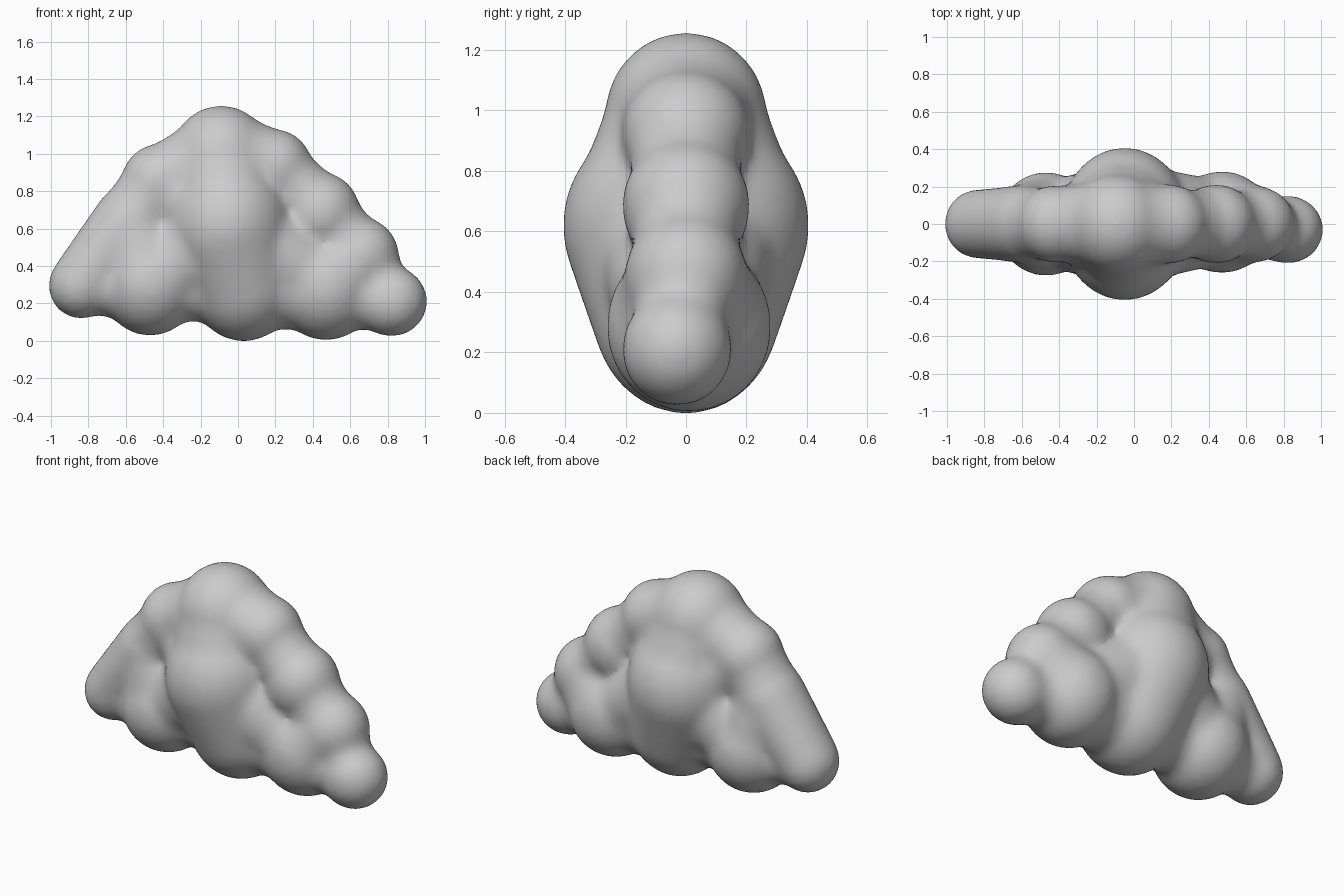
import bpy
import bmesh
from mathutils import Matrix

cube = bpy.data.objects.get("Cube")
if cube:
    bpy.data.objects.remove(cube, do_unlink=True)

# Puffs: x, y, z, then the radii
PUFFS = {
    "belly": (-.05, 0, .62, .35, .41, .38),
    "underside": (.03, 0, .335, .30, .31, .34),
    "crown": (-.09, 0, .98, .27, .27, .28),
    "left_top": (.19, 0, .925, .21, .215, .21),
    "left_mid": (.44, 0, .685, .215, .215, .22),
    "left_step": (.65, 0, .45, .215, .205, .215),
    "left_end": (.82, -.03, .21, .195, .185, .19),
    "left_low": (.47, .01, .285, .27, .275, .285),
    "right_top": (-.42, 0, .85, .205, .21, .205),
    "right_mid": (-.57, 0, .635, .205, .21, .205),
    "right_end": (-.84, 0, .295, .175, .185, .18),
    "right_low": (-.47, 0, .305, .265, .28, .28),
}

# Bridges that fill the dip between two puffs, with their fullness
BRIDGES = [
    ("belly", "underside", 1),
    ("belly", "crown", .95),
    ("crown", "left_top", .93),
    ("left_top", "left_mid", .86),
    ("left_mid", "left_step", .85),
    ("left_step", "left_end", .8),
    ("left_step", "left_low", .96),
    ("left_low", "left_end", .8),
    ("left_low", "underside", .8),
    ("left_low", "belly", .8),
    ("crown", "right_top", .9),
    ("belly", "right_top", .8),
    ("right_top", "right_mid", .93),
    ("right_mid", "right_end", 1),
    ("right_mid", "right_low", .95),
    ("right_low", "right_end", .78),
    ("right_low", "underside", .7),
    ("right_low", "belly", .8),
]


def add_puff(bm, name, fullness=1):
    x, y, z, rx, ry, rz = PUFFS[name]
    place = (Matrix.Translation((x, y, z)) @ Matrix.Scale(fullness, 4)
             @ Matrix.Diagonal((rx, ry, rz, 1)))
    return bmesh.ops.create_icosphere(
        bm, subdivisions=4, radius=1, matrix=place)["verts"]


def add_bridge(bm, first, second, fullness):
    # Wrap the points of both puffs in one hull
    puffs = bmesh.new()
    add_puff(puffs, first, fullness)
    add_puff(puffs, second, fullness)
    points = [bm.verts.new(v.co) for v in puffs.verts]
    puffs.free()
    bmesh.ops.convex_hull(bm, input=points)
    inner = [v for v in bm.verts if not v.link_faces]
    bmesh.ops.delete(bm, geom=inner, context='VERTS')


bm = bmesh.new()
for name in PUFFS:
    add_puff(bm, name)
for first, second, fullness in BRIDGES:
    add_bridge(bm, first, second, fullness)
bmesh.ops.recalc_face_normals(bm, faces=bm.faces)
mesh = bpy.data.meshes.new("cloud")
bm.to_mesh(mesh)
bm.free()
cloud = bpy.data.objects.new("cloud", mesh)
bpy.context.collection.objects.link(cloud)

# Fuse everything into one skin and soften the creases
remesh = cloud.modifiers.new("fuse", 'REMESH')
remesh.mode = 'VOXEL'
remesh.voxel_size = 0.018
remesh.use_smooth_shade = True
soften = cloud.modifiers.new("soften", 'SMOOTH')
soften.factor = 0.5
soften.iterations = 36

# One pale grey
grey = bpy.data.materials.new("cloud grey")
grey.use_nodes = True
colour = (.6, .6, .6, 1)
grey.diffuse_color = colour
grey.node_tree.nodes["Principled BSDF"].inputs["Base Color"].default_value = colour
mesh.materials.append(grey)
